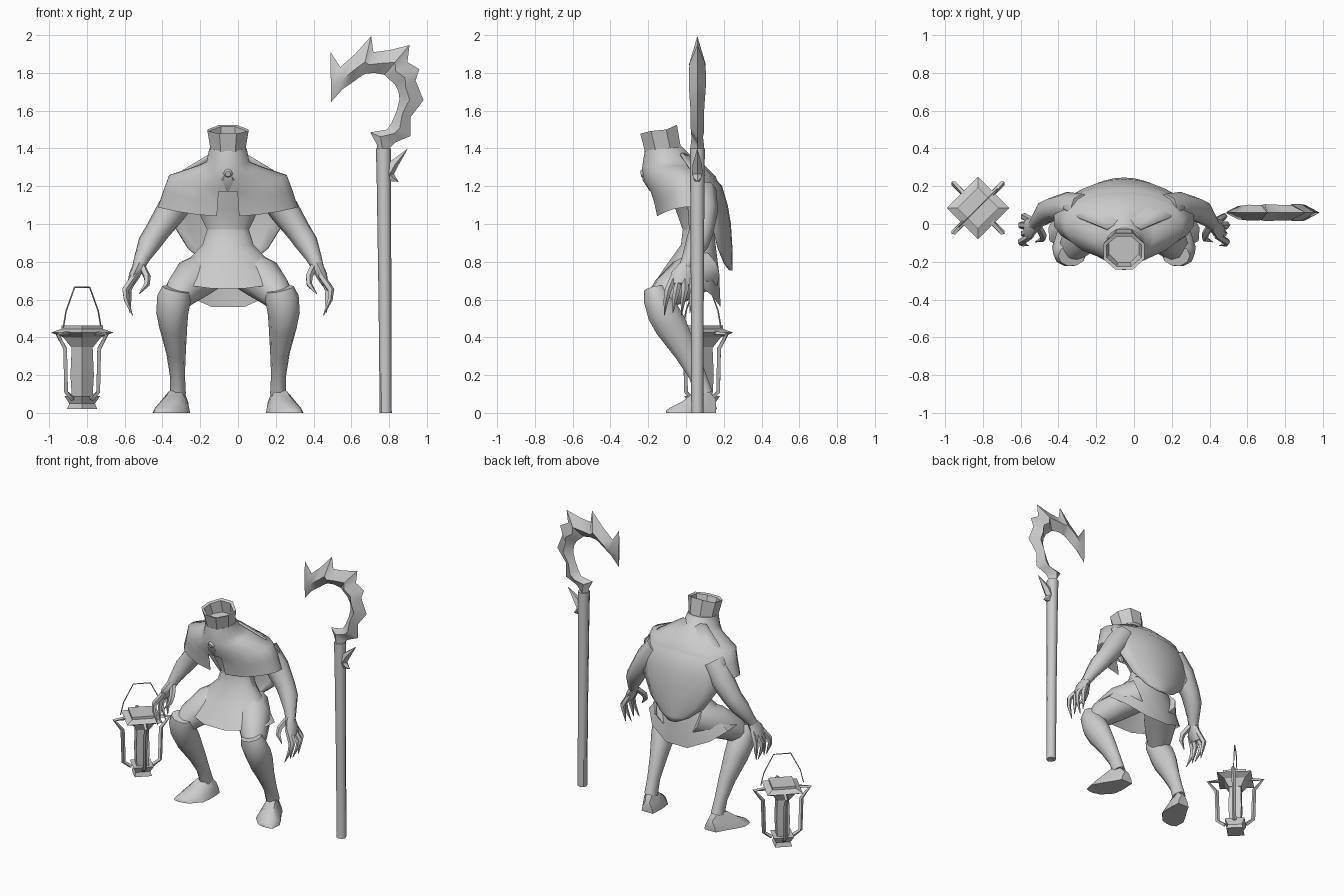
import bpy, bmesh, math
from mathutils import Vector

CX = -0.053          # centre line of the figure
grey = bpy.data.materials.new("plain_grey")
grey.diffuse_color = (0.6, 0.6, 0.6, 1)


def finish(name, bm, angle=45):
    bmesh.ops.recalc_face_normals(bm, faces=bm.faces)
    me = bpy.data.meshes.new(name)
    bm.to_mesh(me)
    bm.free()
    ob = bpy.data.objects.new(name, me)
    bpy.context.collection.objects.link(ob)
    me.materials.append(grey)
    bpy.context.view_layer.objects.active = ob
    ob.select_set(True)
    bpy.ops.object.shade_smooth_by_angle(angle=math.radians(angle))
    ob.select_set(False)
    return ob


def loft(name, rings, caps=(True, True), skip=(), angle=45):
    """Skin a list of closed rings; skip holds (band, face) gaps."""
    bm = bmesh.new()
    vs = [[bm.verts.new(p) for p in r] for r in rings]
    n = len(vs[0])
    for i in range(len(vs) - 1):
        for j in range(n):
            if (i, j) not in skip:
                k = (j + 1) % n
                bm.faces.new((vs[i][j], vs[i][k], vs[i + 1][k], vs[i + 1][j]))
    if caps[0]:
        bm.faces.new(vs[0])
    if caps[1]:
        bm.faces.new(vs[-1])
    return finish(name, bm, angle)


def tube(name, pts, n=8, turn=0.0, angle=45):
    """Tube along (x, y, z, radius_across, radius_deep) points."""
    rings = []
    P = [Vector(p[:3]) for p in pts]
    for i, p in enumerate(pts):
        t = (P[min(i + 1, len(P) - 1)] - P[max(i - 1, 0)]).normalized()
        v = t.cross(Vector((1, 0, 0))).normalized()
        u = v.cross(t)
        ra, rb = p[3], p[-1]
        rings.append([P[i] + u * ra * math.cos(a) + v * rb * math.sin(a)
                      for a in [turn + math.tau * j / n for j in range(n)]])
    return loft(name, rings, angle=angle)


def oval(hx, yf, yb, zf, zs, zb, n, x=CX):
    """Oval ring whose height differs at front, sides and back."""
    out = []
    for j in range(n):
        a = -math.pi / 2 + math.tau * (j + 0.5) / n
        s = math.sin(a)
        z = zs + ((zf if s < 0 else zb) - zs) * s * s
        out.append((x + hx * math.cos(a), (yf + yb) / 2 + (yb - yf) / 2 * s, z))
    return out


# hood and shoulder mantle, with a gap down the front
N = 20
hood = [oval(.10, -.22, -.02, 1.385, 1.40, 1.41, N),
        oval(.115, -.235, .03, 1.29, 1.33, 1.36, N),
        oval(.16, -.225, .09, 1.23, 1.31, 1.32, N),
        oval(.315, -.19, .16, 1.17, 1.26, 1.25, N),
        oval(.345, -.17, .185, 1.11, 1.18, 1.18, N),
        oval(.375, -.155, .19, 1.04, 1.09, 1.09, N)]
loft("mantle", hood, (True, False), {(b, N - 1) for b in (3, 4)}, 50)

# flared hat band with a sunken top
loft("hat_band", [oval(.10, -.225, -.02, 1.38, 1.395, 1.41, 8),
                  oval(.118, -.25, -.04, 1.475, 1.495, 1.53, 8),
                  oval(.10, -.23, -.06, 1.47, 1.49, 1.52, 8),
                  oval(.085, -.21, -.045, 1.41, 1.42, 1.43, 8)], angle=30)

# face: round nose and pointed beard
tube("nose", [(CX, -.19, 1.27, .035), (CX, -.22, 1.27, .032), (CX, -.24, 1.265, .015)], 8)
tube("beard", [(CX, -.2, 1.28, .03), (CX, -.205, 1.235, .048, .03), (CX, -.19, 1.175, .003)], 6)

# torso and skirt
loft("torso", [oval(.24, -.10, .15, 1.22, 1.24, 1.24, 12),
               oval(.17, -.06, .15, 1.08, 1.08, 1.08, 12),
               oval(.115, -.02, .15, .97, .97, .97, 12),
               oval(.14, -.02, .16, .89, .89, .89, 12)])
loft("skirt", [oval(.115, -.02, .15, .97, .97, .97, 12),
               oval(.14, -.03, .16, .89, .89, .89, 12),
               oval(.24, -.11, .18, .78, .79, .74, 12),
               oval(.325, -.195, .19, .655, .70, .55, 12)], (True, False))

# back cape, a curved shield
bm = bmesh.new()
rows = [(1.37, .09, .0), (1.28, .24, .11), (1.2, .32, .185), (1.1, .31, .215),
        (1.0, .29, .232), (.87, .21, .24), (.79, .11, .24), (.755, .03, .24)]
M = 8
grid = []
for z, w, y in rows:
    us = [-1 + 2 * j / M for j in range(M + 1)]
    grid.append([bm.verts.new((CX + u * w, y - u * u * w * .32, z)) for u in us])
for a, b in zip(grid, grid[1:]):
    for j in range(M):
        bm.faces.new((a[j], a[j + 1], b[j + 1], b[j]))
cape = finish("back_cape", bm)
sol = cape.modifiers.new("thickness", 'SOLIDIFY')
sol.thickness = .012
sol.offset = 0

# limbs on both sides
for s, side in ((-1, "left"), (1, "right")):
    def limb(part, pts, n=8, **kw):
        tube(f"{side}_{part}", [(CX + s * p[0],) + tuple(p[1:]) for p in pts], n, **kw)

    limb("arm", [(.22, .08, 1.18, .08), (.30, .09, 1.07, .08), (.375, .08, .96, .065),
                 (.415, .06, .90, .062), (.455, .02, .82, .042), (.475, -.005, .77, .033)])
    limb("palm", [(.468, .0, .785, .032), (.495, -.02, .73, .03, .06), (.515, -.025, .68, .018, .06)])
    for i, y in enumerate((-.085, -.04, .005, .05)):
        d = .015 * (i % 2)
        limb(f"claw_{i + 1}", [(.49, y * .6 - .01, .73, .018), (.545 - d, y - .01, .65, .019),
                               (.54 - d, y - .02, .60, .014), (.505 + d, y - .03, .515 + d, .002)], 5)
    limb("thumb", [(.455, -.01, .775, .02), (.428, -.06, .72, .02),
                   (.43, -.08, .68, .016), (.47, -.095, .63, .002)], 5)
    limb("thigh", [(.09, .10, .76, .11), (.18, .0, .71, .115), (.25, -.10, .64, .09),
                   (.28, -.14, .59, .07)], 10)
    limb("shin", [(.275, -.165, .655, .075, .06), (.285, -.155, .61, .09, .075),
                  (.295, -.12, .53, .085, .09), (.29, -.08, .46, .075, .09),
                  (.275, .0, .32, .052, .065), (.268, .06, .20, .04, .048),
                  (.265, .095, .10, .042, .05)], 10)
    # foot: flat sole, tapering to an outward toe
    rings = []
    for x, y, w, h in ((.25, .16, .045, .07), (.262, .11, .06, .13), (.28, .05, .08, .115),
                       (.305, -.02, .095, .06), (.335, -.09, .06, .025), (.345, -.105, .02, .012)):
        rings.append([(CX + s * (x + u * w), y, v * h) for u, v in
                      ((-1, 0), (-.85, .45), (-.4, 1), (.4, 1), (.85, .45), (1, 0))])
    loft(f"{side}_foot", rings)

# staff pole
tube("staff_pole", [(.782, .06, 0, .032), (.778, .06, .6, .034), (.772, .06, 1.25, .038),
                    (.77, .06, 1.4, .04)], 8)

# crook: outer and inner outline points with a raised middle ridge
crook = [(.80, 1.34, .735, 1.34, .036), (.80, 1.40, .735, 1.42, .036), (.83, 1.43, .70, 1.485, .03),
         (.875, 1.45, .79, 1.50, .034), (.913, 1.465, .815, 1.54, .035), (.913, 1.565, .84, 1.60, .035),
         (.982, 1.655, .855, 1.66, .04), (.94, 1.76, .85, 1.70, .045), (.96, 1.82, .83, 1.74, .045),
         (.897, 1.857, .79, 1.775, .045), (.908, 1.947, .775, 1.79, .04), (.80, 1.92, .72, 1.80, .042),
         (.717, 1.91, .675, 1.795, .045), (.705, 1.995, .655, 1.785, .04), (.62, 1.90, .60, 1.745, .042),
         (.542, 1.83, .555, 1.715, .035), (.49, 1.91, .492, 1.645, .006)]
rings = []
for ox, oz, ix, iz, t in crook:
    k = .42 if oz - iz < .17 else .35
    mx, mz = ix + (ox - ix) * k, iz + (oz - iz) * k
    rings.append([(ox, .06, oz), (mx, .06 - t, mz), (ix, .06, iz), (mx, .06 + t, mz)])
loft("staff_crook", rings, angle=40)
# thorns below the crook
tube("upper_thorn", [(.79, .06, 1.26, .03), (.825, .06, 1.32, .026), (.895, .06, 1.395, .002)], 5)
tube("lower_thorn", [(.78, .06, 1.29, .03), (.815, .06, 1.24, .022), (.848, .06, 1.225, .002)], 5)

# lantern, square and turned on its corner
LX, LY = -.825, .085


def square(name, prof, angle=30):
    loft(name, [[(LX + r * math.cos(j * math.pi / 2), LY + r * math.sin(j * math.pi / 2), z)
                 for j in range(4)] for z, r in prof], angle=angle)


square("lantern_roof", [(.35, .06), (.40, .10), (.425, .165), (.445, .11), (.462, .11)])
square("lantern_core", [(.08, .055), (.20, .062), (.36, .055)])
square("lantern_base", [(.02, .08), (.05, .068), (.09, .095)])
for i in range(4):
    dx, dy = (1, 1, -1, -1)[i], (1, -1, 1, -1)[i]
    path = [(.05, .075), (.085, .11), (.09, .34), (.13, .415), (.06, .425)]
    tube(f"lantern_post_{i + 1}", [(LX + dx * o, LY + dy * o, z, .014) for o, z in path], 4, math.pi / 4)
tube("lantern_handle", [(LX + o, LY + o, z, .004) for o, z in
                        ((-.1, .45), (-.085, .54), (-.04, .665), (.04, .665), (.085, .54), (.1, .45))], 4)
